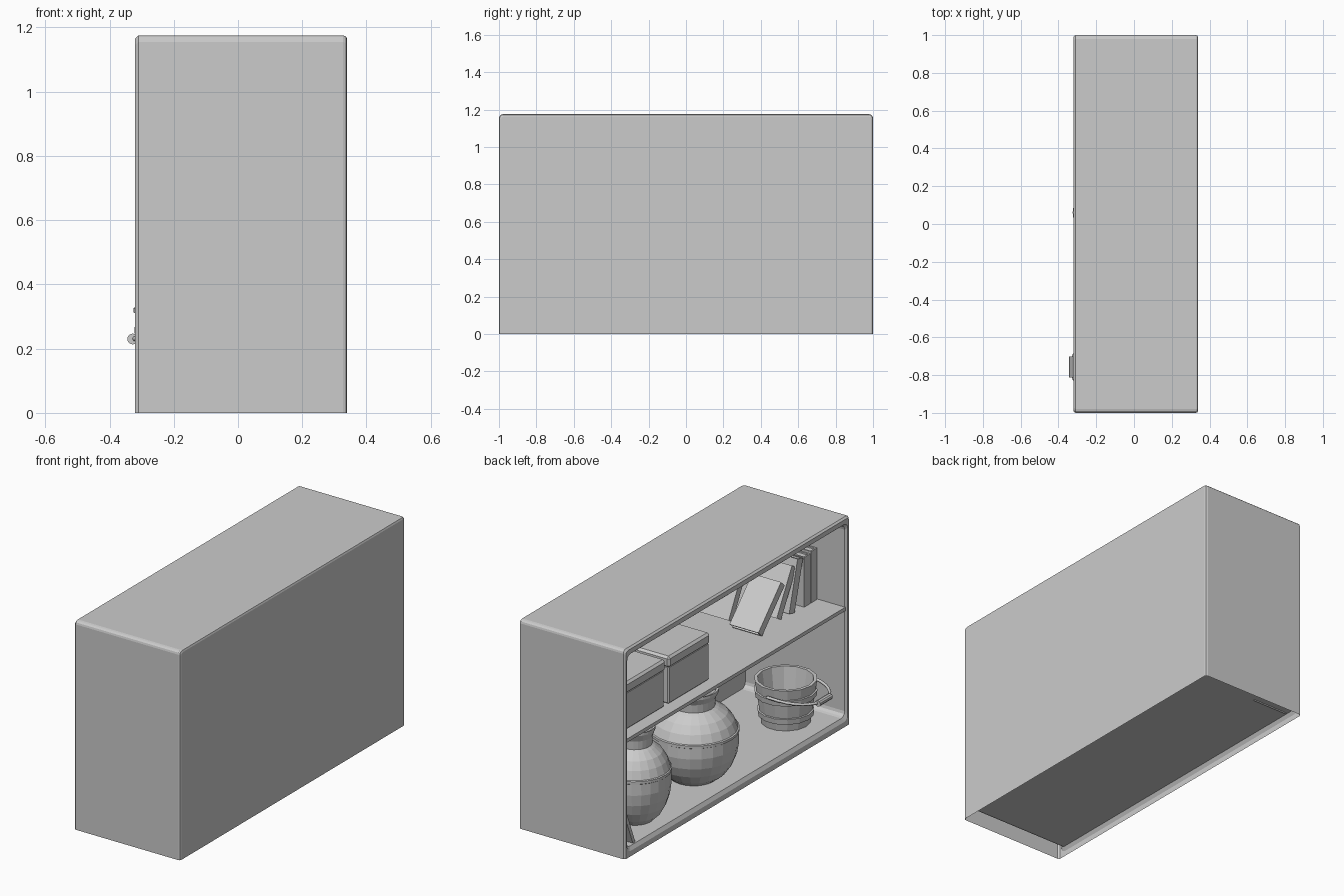
import bpy, bmesh, math
from mathutils import Matrix, Vector

if "Cube" in bpy.data.objects:
    bpy.data.objects.remove(bpy.data.objects["Cube"])


def finish(bm, name):
    bmesh.ops.remove_doubles(bm, verts=bm.verts, dist=1e-5)
    bmesh.ops.recalc_face_normals(bm, faces=bm.faces)
    me = bpy.data.meshes.new(name)
    bm.to_mesh(me)
    bm.free()
    ob = bpy.data.objects.new(name, me)
    bpy.context.collection.objects.link(ob)
    return ob


def add_box(bm, lo, hi):
    lo, hi = Vector(lo), Vector(hi)
    m = Matrix.Translation((lo + hi) / 2) @ Matrix.Diagonal((*(hi - lo), 1))
    return bmesh.ops.create_cube(bm, size=1, matrix=m)["verts"]


def box(name, lo, hi, bevel=0.0):
    bm = bmesh.new()
    add_box(bm, lo, hi)
    if bevel:
        bmesh.ops.bevel(bm, geom=bm.edges[:], offset=bevel, segments=1, affect='EDGES')
    return finish(bm, name)


def bridge(bm, a, b):
    n = len(a)
    for i in range(n):
        j = (i + 1) % n
        bm.faces.new((a[i], a[j], b[j], b[i]))


def lathe(name, profile, centre, sides, closed=False):
    bm = bmesh.new()
    rings = []
    for r, z in profile:
        rings.append([bm.verts.new((centre[0] + r * math.cos(2 * math.pi * i / sides),
                                    centre[1] + r * math.sin(2 * math.pi * i / sides),
                                    centre[2] + z)) for i in range(sides)])
    for a, b in zip(rings, rings[1:]):
        bridge(bm, a, b)
    if closed:
        bridge(bm, rings[-1], rings[0])
    else:
        bm.faces.new(rings[0])
        bm.faces.new(rings[-1])
    return finish(bm, name)


def frame_loop(bm, x, half, z0, z1, r_bottom, r_top):
    corners = [(half, z1, r_top, 0), (-half, z1, r_top, 90),
               (-half, z0, r_bottom, 180), (half, z0, r_bottom, 270)]
    out = []
    for y, z, r, start in corners:
        cy, cz = y - math.copysign(r, y), z - r if z == z1 else z + r
        for k in range(4):
            a = math.radians(start + 30 * k)
            out.append(bm.verts.new((x, cy + r * math.cos(a), cz + r * math.sin(a))))
    return out


# Cabinet shell: outer walls, rounded rim and inner cavity, open underneath
bm = bmesh.new()
loops = [frame_loop(bm, *p) for p in (
    (0.34, 0.988, 0, 1.163, 0, 0.015),
    (0.336, 0.997, 0, 1.172, 0, 0.02),
    (0.327, 1.0, 0, 1.175, 0, 0.02),
    (-0.31, 1.0, 0, 1.175, 0, 0.02),
    (-0.32, 0.992, 0, 1.166, 0, 0.02),
    (-0.32, 0.98, 0.03, 1.14, 0.03, 0.03),
    (-0.308, 0.97, 0.05, 1.13, 0.03, 0.03),
    (0.31, 0.97, 0.05, 1.13, 0.03, 0.03))]
for a, b in zip(loops, loops[1:]):
    bridge(bm, a, b)
bm.faces.new(loops[0])
bm.faces.new(loops[-1])
under = [f for f in bm.faces if all(abs(v.co.z) < 1e-5 for v in f.verts)]
bmesh.ops.delete(bm, geom=under, context='FACES')
finish(bm, "cabinet_shell")

# Middle shelf
box("middle_shelf", (-0.312, -0.972, 0.645), (0.312, 0.972, 0.665))

# Two lidded storage boxes
for n, y in enumerate((0.14, 0.536)):
    box(f"storage_box_{n}", (-0.245, y + 0.006, 0.665), (0.2, y + 0.364, 0.875), 0.006)
    box(f"storage_box_lid_{n}", (-0.251, y, 0.868), (0.206, y + 0.37, 0.932), 0.012)


# Books: two covers, a spine and recessed pages, leaning about the lower edge
def book(name, x, y, thick, height, depth, lean):
    bm = bmesh.new()
    c = 0.008
    add_box(bm, (0, 0, 0), (depth, c, height))
    add_box(bm, (0, thick - c, 0), (depth, thick, height))
    add_box(bm, (0, c, 0), (c, thick - c, height))
    add_box(bm, (c, c, 0.008), (depth - 0.008, thick - c, height - 0.008))
    m = Matrix.Translation((x, y, 0.665)) @ Matrix.Rotation(math.radians(lean), 4, 'X')
    bmesh.ops.transform(bm, matrix=m, verts=bm.verts)
    finish(bm, name)


for n, spec in enumerate(((-0.14, -0.965, 0.055, 0.29, 0.2, 0),
                          (-0.14, -0.905, 0.055, 0.28, 0.2, 0),
                          (-0.14, -0.765, 0.05, 0.29, 0.2, 15),
                          (-0.13, -0.66, 0.045, 0.28, 0.19, 29),
                          (-0.165, -0.44, 0.045, 0.29, 0.18, 44),
                          (0.06, -0.5, 0.04, 0.26, 0.18, 28))):
    book(f"book_{n}", *spec)

# Round storage pots with a raised shoulder band and a flared neck
pot = [(0.12, 0), (0.165, 0.035), (0.2, 0.085), (0.222, 0.14), (0.232, 0.2), (0.23, 0.26),
       (0.235, 0.263), (0.235, 0.277), (0.227, 0.28), (0.207, 0.325), (0.175, 0.365),
       (0.13, 0.395), (0.11, 0.405), (0.113, 0.45), (0.13, 0.485), (0.13, 0.5),
       (0.115, 0.495), (0.098, 0.45), (0.095, 0.4), (0.095, 0.36)]
lathe("large_pot", pot, (-0.09, 0.06, 0.05), 24)
lathe("small_pot", [(r * 0.81, z * 1.04) for r, z in pot], (-0.13, 0.64, 0.05), 24)

# Small board leaning in the lower corner
bm = bmesh.new()
add_box(bm, (-0.3, 0, 0), (-0.08, 0.02, 0.19))
bmesh.ops.transform(bm, matrix=Matrix.Translation((0, 0.88, 0.052))
                    @ Matrix.Rotation(math.radians(-22), 4, 'X'), verts=bm.verts)
finish(bm, "leaning_board")

# Bucket with staves and two hoops
bx, by = -0.09, -0.757
lathe("bucket", [(0.128, 0), (0.163, 0.24), (0.145, 0.24), (0.115, 0.03)], (bx, by, 0.05), 14)
for n, z in enumerate((0.04, 0.15)):
    r = 0.128 + 0.146 * z
    lathe(f"bucket_hoop_{n}", [(r - 0.005, z), (r + 0.01, z + 0.002), (r + 0.014, z + 0.033),
                               (r, z + 0.035)], (bx, by, 0.05), 14, True)

# Folded-down handle and its grip
cu = bpy.data.curves.new("bucket_handle", 'CURVE')
cu.dimensions = '3D'
cu.bevel_depth = 0.008
cu.bevel_resolution = 1
sp = cu.splines.new('POLY')
N = 16
sp.points.add(N)
for i, p in enumerate(sp.points):
    a = math.pi * i / N
    p.co = (bx - 0.242 * math.sin(a) ** 0.8 if 0 < i < N else bx,
            by + 0.168 * math.cos(a), 0.245 - 0.015 * math.sin(a), 1)
handle = bpy.data.objects.new("bucket_handle", cu)
bpy.context.collection.objects.link(handle)

bm = bmesh.new()
bmesh.ops.create_cone(bm, cap_ends=True, segments=10, radius1=0.017, radius2=0.017, depth=0.11,
                      matrix=Matrix.Translation((bx - 0.238, by, 0.23))
                      @ Matrix.Rotation(math.pi / 2, 4, 'X'))
finish(bm, "handle_grip")
